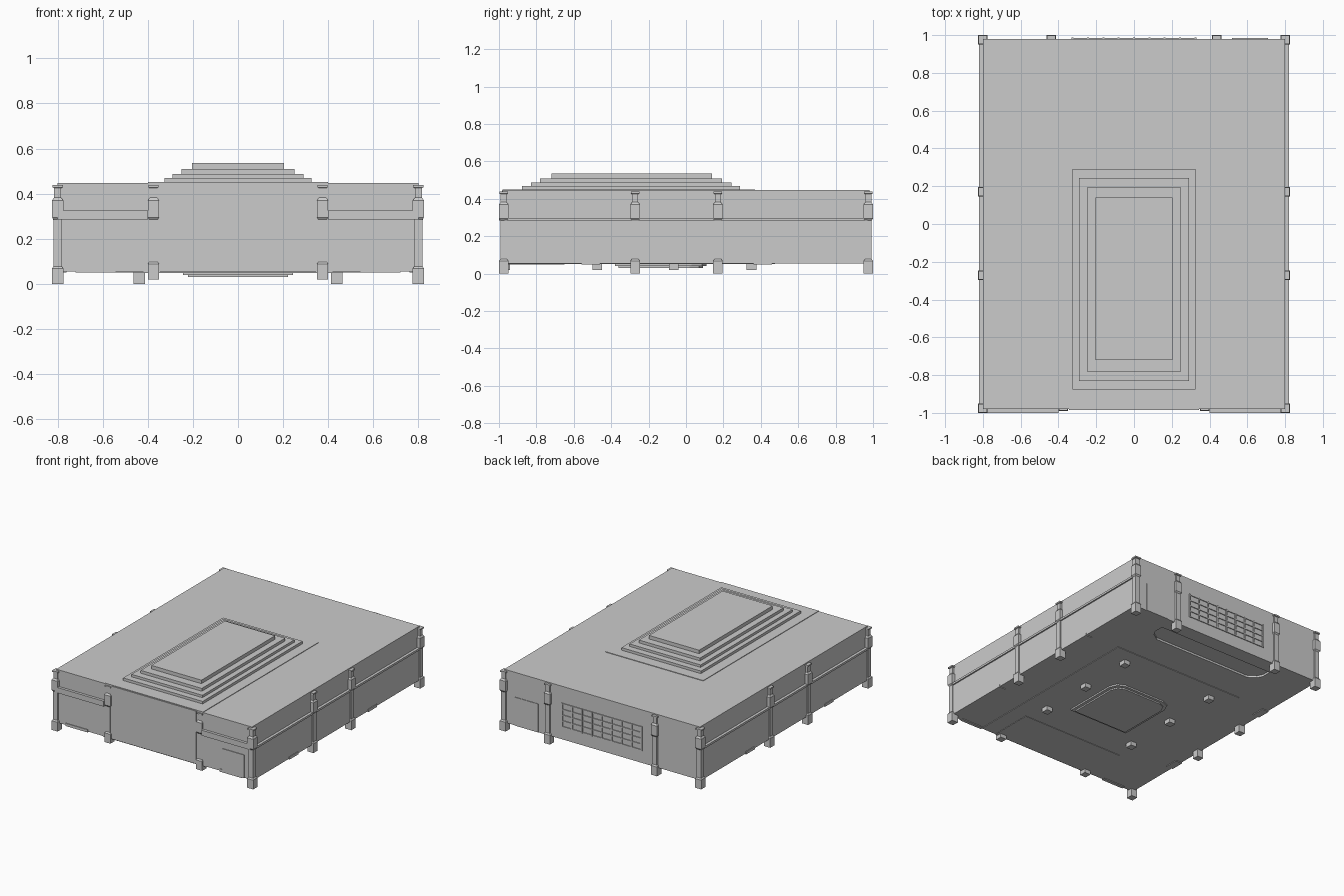
import bpy, bmesh

if "Cube" in bpy.data.objects:
    bpy.data.objects.remove(bpy.data.objects["Cube"])


def finish(name, bm):
    bmesh.ops.recalc_face_normals(bm, faces=bm.faces)
    me = bpy.data.meshes.new(name)
    bm.to_mesh(me)
    bm.free()
    ob = bpy.data.objects.new(name, me)
    bpy.context.collection.objects.link(ob)
    return ob


def boxes(name, items):
    """Each item is (x0, x1, y0, y1, z0, z1)."""
    bm = bmesh.new()
    for x0, x1, y0, y1, z0, z1 in items:
        vs = bmesh.ops.create_cube(bm, size=1)["verts"]
        for v in vs:
            v.co = (x0 + (v.co.x + .5) * (x1 - x0),
                    y0 + (v.co.y + .5) * (y1 - y0),
                    z0 + (v.co.z + .5) * (z1 - z0))
    return finish(name, bm)


def prism(name, pts, z0, z1):
    bm = bmesh.new()
    f = bm.faces.new([bm.verts.new((x, y, z0)) for x, y in pts])
    top = bmesh.ops.extrude_face_region(bm, geom=[f])["geom"]
    for g in top:
        if isinstance(g, bmesh.types.BMVert):
            g.co.z = z1
    return finish(name, bm)


PROFILE = [(.025, 0), (.025, .068), (.018, .078), (.018, .285), (.025, .295),
           (.025, .37), (.016, .382), (.016, .425), (.023, .428), (.023, .438)]


def pillar(name, x, y, base=0):
    # square column with a wide foot, block head and thin cap
    bm = bmesh.new()
    prev = None
    for h, z in PROFILE:
        z = max(z + (base if z < .1 else 0), base)
        ring = [bm.verts.new((x + sx * h, y + sy * h, z))
                for sx, sy in ((-1, -1), (1, -1), (1, 1), (-1, 1))]
        if prev is None:
            bm.faces.new(ring)
        else:
            for i in range(4):
                j = (i + 1) % 4
                bm.faces.new((prev[i], prev[j], ring[j], ring[i]))
        prev = ring
    bm.faces.new(prev)
    return finish(name, bm)


# main body with a shallow tray-shaped recess under the rear
body = boxes("body", [(-.80, .80, -.98, .98, .055, .447)])
cutter = prism("recess_cutter", [(-.48, .80), (-.46, .76), (-.40, .72), (.40, .72),
                                 (.46, .76), (.48, .80), (.48, .87), (-.48, .87)], .03, .07)
cutter.hide_render = True
cutter.hide_viewport = True
cutter.display_type = 'WIRE'
mod = body.modifiers.new("recess", 'BOOLEAN')
mod.object = cutter
mod.operation = 'DIFFERENCE'
mod.solver = 'EXACT'

# raised roof pad and four-tier roof
boxes("roof_pad", [(-.40, .40, -.98, .37, .44, .451)])
for i, (hx, y0, y1, z1) in enumerate([(.325, -.877, .29, .470), (.29, -.83, .243, .488),
                                      (.25, -.78, .193, .509), (.205, -.72, .14, .535)]):
    boxes(f"roof_tier_{i + 1}", [(-hx, hx, y0, y1, .44, z1)])

# pillars at corners, sides, back and front
for s, side in ((-1, "left"), (1, "right")):
    pillar(f"front_corner_pillar_{side}", s * .80, -.975)
    pillar(f"back_corner_pillar_{side}", s * .80, .975)
    pillar(f"side_pillar_front_{side}", s * .80, -.272)
    pillar(f"side_pillar_back_{side}", s * .80, .17)
    pillar(f"back_pillar_{side}", s * .438, .975)
    pillar(f"front_pillar_{side}", s * .375, -.965, .02)


def mirrored(x0, x1, *rest):
    return [(x0, x1, *rest), (-x1, -x0, *rest)]


# lower side walls, side rails and front wing ledges
boxes("lower_side_wall", mirrored(.79, .81, -.97, .97, .055, .29))
boxes("side_rail", mirrored(.79, .82, -.97, .97, .283, .298))
boxes("front_ledge", mirrored(.40, .80, -1.0, -.97, .285, .325))
boxes("front_centre_panel", [(-.345, .345, -.985, -.97, .055, .445)])

# small sills along the bottom edges
boxes("side_sill", mirrored(.76, .815, .36, .46, .05, .07)
      + mirrored(.76, .815, -.56, -.46, .05, .07))
boxes("front_sill", mirrored(.54, .72, -.985, -.96, .05, .07))

# plain door panels
boxes("front_door", [(.56, .74, -.985, -.97, .055, .225)])
boxes("back_door", [(.52, .71, .97, .984, .055, .265)])

# rear window: frame and glazing bars
W, Z0, Z1, COLS, ROWS = .325, .15, .32, 8, 4
bars = []
for i in range(COLS + 1):
    x = -W + 2 * W * i / COLS
    bars.append((x - .005, x + .005, .975, .987, Z0 - .005, Z1 + .005))
for j in range(ROWS + 1):
    z = Z0 + (Z1 - Z0) * j / ROWS
    bars.append((-W, W, .975, .986, z - .004, z + .004))
boxes("back_window_grid", bars)

# underside plates and hatch with clipped rear corners
boxes("floor_plate", [(-.54, .54, -.97, .475, .051, .06)])
boxes("front_floor_plate", [(-.42, .42, -.975, -.65, .048, .06)])


def hatch(name, hx, y0, y1, c, z0):
    prism(name, [(-hx, y0), (hx, y0), (hx, y1 - c), (hx - c * .3, y1 - c * .3), (hx - c, y1),
                 (c - hx, y1), (c * .3 - hx, y1 - c * .3), (-hx, y1 - c)], z0, .06)


hatch("hatch_rim", .245, -.38, .11, .08, .04)
hatch("hatch_panel", .222, -.36, .09, .07, .03)

# six floor feet
boxes("floor_foot", [b for y in (-.475, -.065, .35)
                     for b in mirrored(.35, .40, y - .026, y + .026, .02, .06)])
